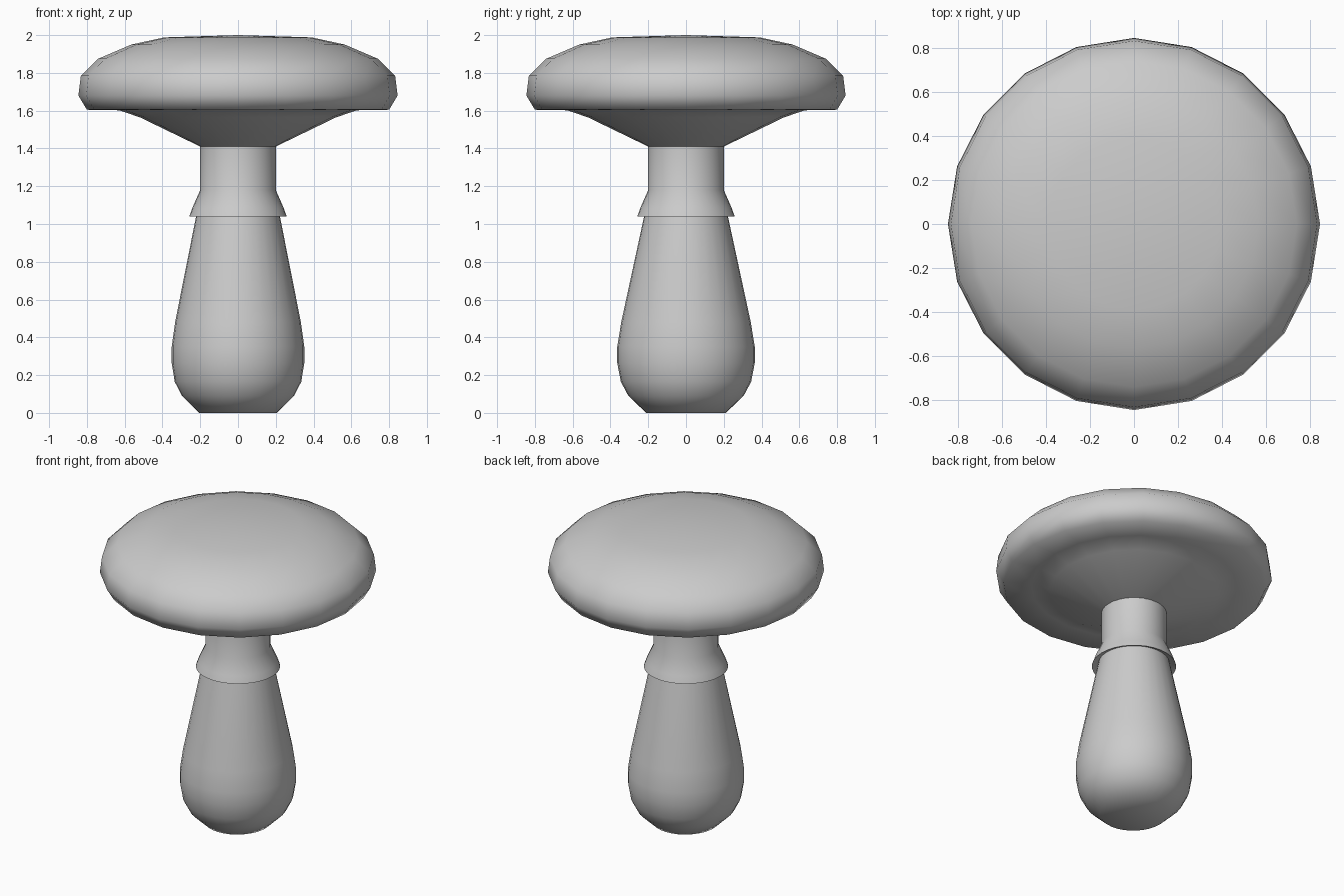
import bpy, bmesh, math

if "Cube" in bpy.data.objects:
    bpy.data.objects.remove(bpy.data.objects["Cube"])


def lathe(name, profile, sides, angle=40):
    """Revolve (radius_x, radius_y, z) rings; zero radius makes a pole."""
    bm = bmesh.new()
    rings = []
    for rx, ry, z in profile:
        if rx == 0:
            rings.append([bm.verts.new((0, 0, z))])
            continue
        rings.append([bm.verts.new((rx * math.cos(2 * math.pi * i / sides),
                                    ry * math.sin(2 * math.pi * i / sides), z))
                      for i in range(sides)])
    for a, b in zip(rings, rings[1:]):
        for i in range(sides):
            j = (i + 1) % sides
            if len(a) == 1:
                bm.faces.new((a[0], b[j], b[i]))
            elif len(b) == 1:
                bm.faces.new((a[i], a[j], b[0]))
            else:
                bm.faces.new((a[i], a[j], b[j], b[i]))
    bmesh.ops.recalc_face_normals(bm, faces=bm.faces)
    mesh = bpy.data.meshes.new(name)
    bm.to_mesh(mesh)
    bm.free()
    ob = bpy.data.objects.new(name, mesh)
    bpy.context.collection.objects.link(ob)
    bpy.ops.object.select_all(action='DESELECT')
    ob.select_set(True)
    bpy.context.view_layer.objects.active = ob
    bpy.ops.object.shade_smooth_by_angle(angle=math.radians(angle))
    return ob


def round_profile(points):
    return [(r, r, z) for r, z in points]


# Cap: domed top, rounded rim and sloping underside
lathe("cap", round_profile([
    (0, 1.41), (0.2, 1.41), (0.52, 1.565), (0.63, 1.602), (0.80, 1.605),
    (0.845, 1.68), (0.832, 1.785), (0.74, 1.875), (0.565, 1.95),
    (0.39, 1.988), (0, 2.0)]), 20, 60)

# Stem: bulbous foot, slightly deeper than wide, tapering to the skirt
lathe("stem", [
    (0, 0, 0), (0.206, 0.211, 0), (0.297, 0.305, 0.09), (0.335, 0.345, 0.165),
    (0.351, 0.364, 0.264), (0.351, 0.364, 0.35), (0.333, 0.343, 0.48),
    (0.222, 0.222, 1.04), (0.2, 0.2, 1.15), (0, 0, 1.15)], 32, 45)

# Neck flaring into a hollow skirt
lathe("neck_and_skirt", round_profile([
    (0, 1.42), (0.2, 1.42), (0.2, 1.18), (0.242, 1.085), (0.258, 1.04),
    (0.217, 1.06), (0, 1.06)]), 32, 40)
